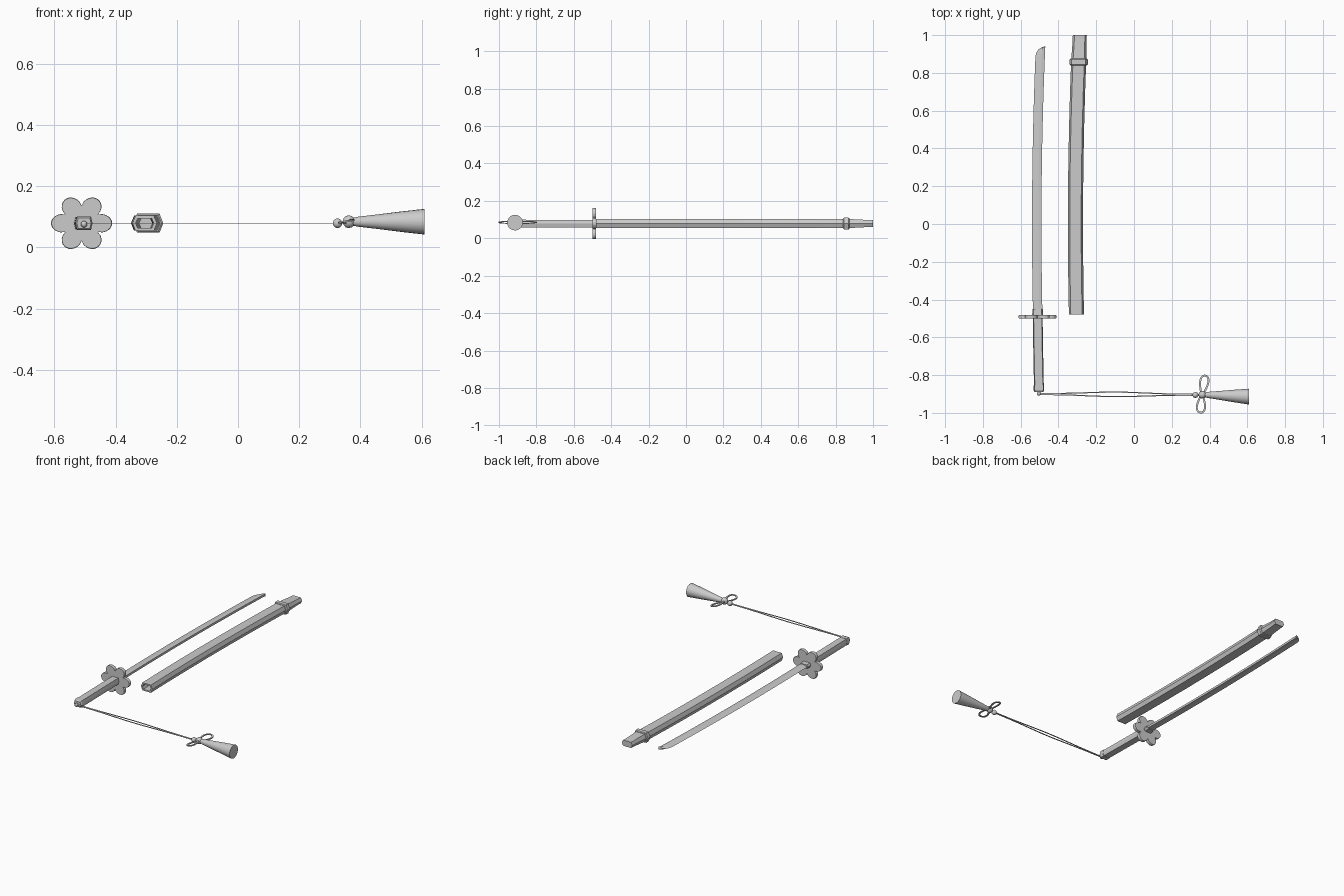
import bpy, math
from mathutils import Vector

if "Cube" in bpy.data.objects:
    bpy.data.objects.remove(bpy.data.objects["Cube"])

Z = 0.079


def make(name, verts, faces, smooth=False):
    me = bpy.data.meshes.new(name)
    me.from_pydata(verts, [], faces)
    ob = bpy.data.objects.new(name, me)
    bpy.context.collection.objects.link(ob)
    bpy.context.view_layer.objects.active = ob
    ob.select_set(True)
    bpy.ops.object.mode_set(mode='EDIT')
    bpy.ops.mesh.select_all(action='SELECT')
    bpy.ops.mesh.normals_make_consistent(inside=False)
    bpy.ops.object.mode_set(mode='OBJECT')
    if smooth:
        bpy.ops.object.shade_smooth_by_angle(angle=math.radians(50))
    ob.select_set(False)
    return ob


def loft(name, rings, smooth=False, closed=False):
    n, m = len(rings[0]), len(rings)
    verts = [v for r in rings for v in r]
    faces = [(i * n + j, i * n + (j + 1) % n, (i + 1) % m * n + (j + 1) % n, (i + 1) % m * n + j)
             for i in range(m if closed else m - 1) for j in range(n)]
    if not closed:
        faces += [tuple(range(n)), tuple(range((m - 1) * n, m * n))]
    return make(name, verts, faces, smooth)


def bend(y, x0, k=0.023):
    return x0 + k * y * y


def section(y, cx, w, h, point=0.75):
    # hexagon with points to the sides
    return [(cx + a * w, y, Z + b * h) for a, b in
            ((1, 0), (point, 1), (-point, 1), (-1, 0), (-point, -1), (point, -1))]


# scabbard: outer shell, then back inside through the open mouth
ys = [0.87, 0.7, 0.5, 0.3, 0.1, -0.1, -0.3, -0.48]
rings = [section(1.0, bend(1, -0.31), 0.037, 0.018), section(0.98, bend(0.98, -0.31), 0.037, 0.018),
         section(0.95, bend(0.95, -0.31), 0.037, 0.020)]
rings += [section(y, bend(y, -0.31), 0.040, 0.0245) for y in ys]
rings += [section(y, bend(y, -0.31), 0.030, 0.016) for y in ys[::-1]]
loft("scabbard", rings)
c = bend(0.86, -0.31)
loft("scabbard_ring", [section(0.84, c, 0.043, 0.027), section(0.845, c, 0.049, 0.031),
                       section(0.87, c, 0.049, 0.031), section(0.875, c, 0.043, 0.027)])

# blade: sharp outer edge on the left, thick spine on the right
rings = []
for y, left in [(-0.49 + 0.138 * i, -0.025) for i in range(11)] + [
        (0.91, -0.020), (0.925, -0.010), (0.935, 0.006), (0.941, 0.022)]:
    c = bend(y, -0.515)
    mid = max(left + 0.006, 0.008)
    rings.append([(c + left, y, Z), (c + mid, y, Z + 0.009), (c + 0.025, y, Z + 0.007),
                  (c + 0.025, y, Z - 0.007), (c + mid, y, Z - 0.009)])
loft("blade", rings)

# handle, pommel and collar
loft("handle", [section(y, bend(y, -0.513, 0.013), 0.026, 0.020, 0.82)
                for y in (-0.49, -0.6, -0.7, -0.8, -0.87)])
c = bend(0.87, -0.513, 0.013)
loft("pommel", [section(-0.855, c, 0.028, 0.0215, 0.82), section(-0.88, c, 0.028, 0.0215, 0.82),
                section(-0.89, c, 0.023, 0.017, 0.82)])
loft("blade_collar", [section(-0.485, -0.51, 0.029, 0.014), section(-0.45, -0.51, 0.028, 0.012)])

# six petal guard
rings = []
for y, s in ((-0.501, 0.98), (-0.497, 1), (-0.485, 1), (-0.481, 0.98)):
    ring = []
    for i in range(72):
        a = i * math.tau / 72
        r = s * (0.062 + 0.038 * abs(math.cos(3 * a)) ** 0.75)
        ring.append((-0.511 + r * math.cos(a), y, Z + r * 0.93 * math.sin(a)))
    rings.append(ring)
guard = loft("flower_guard", rings)


def ribbon(name, pts, width, thick, closed=False):
    # flat strip following a path in plan
    pts = [Vector(p) for p in pts]
    n, rings = len(pts), []
    for i, p in enumerate(pts):
        a = pts[(i - 1) % n] if closed or i else p
        b = pts[(i + 1) % n] if closed or i < n - 1 else p
        t = b - a
        s = Vector((-t.y, t.x, 0)).normalized() * width / 2
        u = Vector((0, 0, thick / 2))
        rings.append([p + s + u, p + s - u, p - s - u, p - s + u])
    return loft(name, rings, closed=closed)


# two cord strands that part in the middle
for k, side in enumerate((-1, 1)):
    pts = []
    for i in range(25):
        t = i / 24
        bow = 0.003 + 0.009 * math.sin(math.pi * t) ** 3
        pts.append((-0.503 + 0.815 * t, -0.900 - 0.004 * t + side * bow, Z))
    ribbon(f"cord_{k}", pts, 0.006, 0.003)


def ball(name, loc, r, sx=1.0):
    bpy.ops.mesh.primitive_uv_sphere_add(segments=10, ring_count=6, radius=r, location=loc)
    ob = bpy.context.object
    ob.name = name
    ob.scale = (sx, 1, 1)
    bpy.ops.object.shade_smooth_by_angle(angle=math.radians(60))


ball("cord_end", (-0.503, -0.898, Z - 0.003), 0.011)
ball("cord_knot", (0.325, -0.905, Z), 0.016)
ball("bow_knot", (0.362, -0.904, Z + 0.005), 0.021)

# bow loops
for k, (ang, length) in enumerate(((80, 0.106), (-95, 0.098))):
    a = math.radians(ang)
    pts = []
    for i in range(24):
        t = i * math.tau / 24
        u = length / 2 * (1 - math.cos(t)) - 0.003
        v = 0.031 * math.sin(t) * (0.62 - 0.38 * math.cos(t))
        pts.append((0.360 + u * math.cos(a) - v * math.sin(a), -0.904 + u * math.sin(a) + v * math.cos(a),
                    Z + 0.006 + 0.005 * math.sin(t)))
    ribbon(f"bow_loop_{k}", pts, 0.010, 0.005, True)

# flared tassel
rings = []
for x, r in ((0.372, 0.012), (0.39, 0.016), (0.45, 0.023), (0.53, 0.033), (0.61, 0.042)):
    cy = -0.904 - 0.010 * (x - 0.372) / 0.238
    rings.append([(x, cy + r * math.cos(i * math.tau / 20), Z + 0.005 + r * math.sin(i * math.tau / 20))
                  for i in range(20)])
loft("tassel", rings, True)
